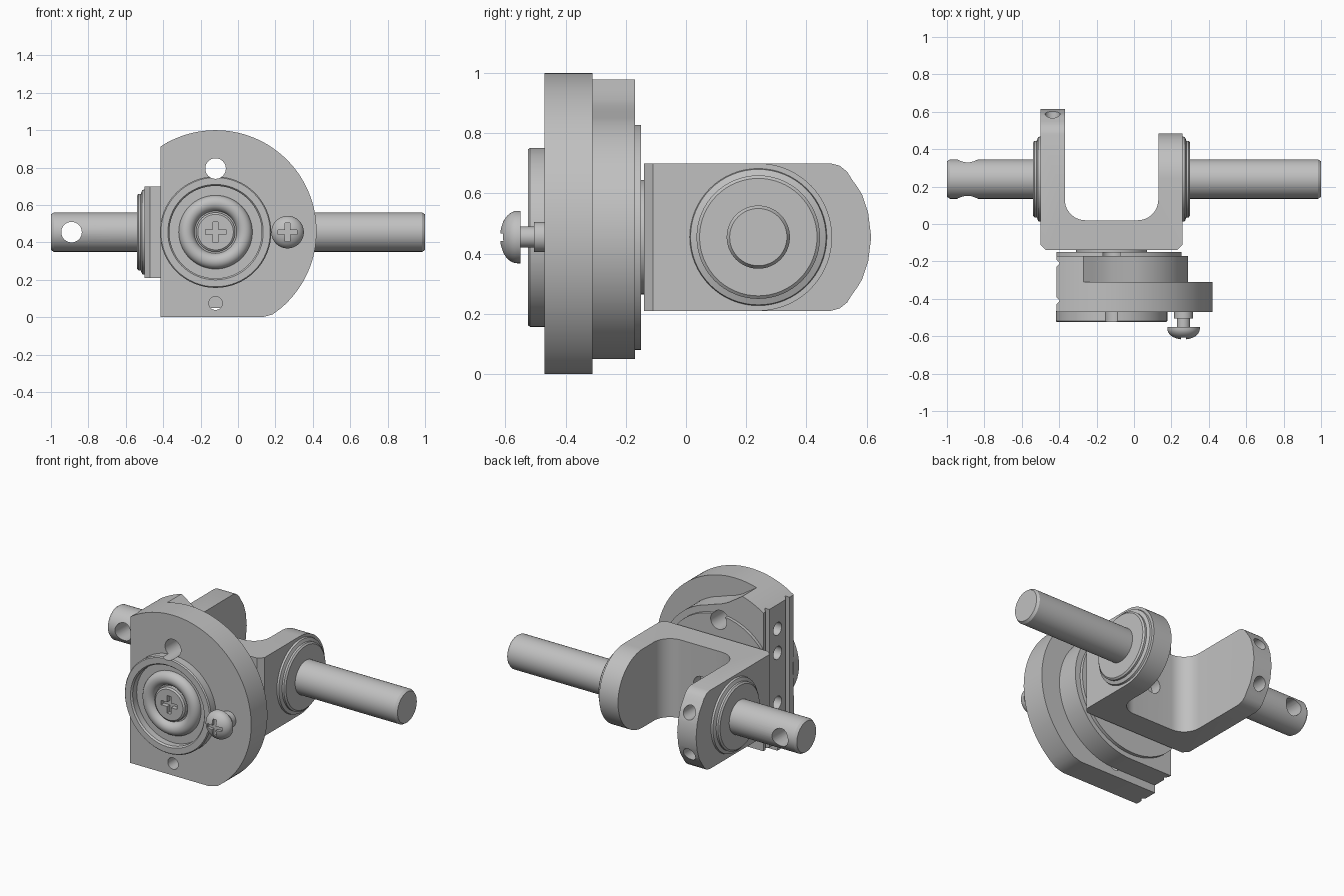
import bpy, bmesh
from math import sin, cos, pi, radians
from mathutils import Vector

if "Cube" in bpy.data.objects:
    bpy.data.objects.remove(bpy.data.objects["Cube"], do_unlink=True)

steel = bpy.data.materials.new("satin_grey_metal")
steel.use_nodes = True
GREY = (0.53, 0.53, 0.53, 1)
steel.diffuse_color = GREY
steel.node_tree.nodes["Principled BSDF"].inputs["Base Color"].default_value = GREY

CX, CZ, AXLE_Y = -0.12, 0.455, 0.24
parts = []


def place(axis, u, v, t):
    return {"x": (t, u, v), "y": (u, t, v), "z": (u, v, t)}[axis]


def loft(name, rings, keep=True):
    """Closed solid through equal-length rings of points."""
    bm = bmesh.new()
    loops = [[bm.verts.new(p) for p in ring] for ring in rings]
    n = len(loops[0])
    for a, b in zip(loops, loops[1:]):
        for i in range(n):
            j = (i + 1) % n
            bm.faces.new((a[i], a[j], b[j], b[i]))
    bm.faces.new(loops[0])
    bm.faces.new(loops[-1])
    bmesh.ops.recalc_face_normals(bm, faces=bm.faces)
    mesh = bpy.data.meshes.new(name)
    bm.to_mesh(mesh)
    bm.free()
    mesh.materials.append(steel)
    obj = bpy.data.objects.new(name, mesh)
    bpy.context.collection.objects.link(obj)
    if keep:
        parts.append(obj)
    return obj


def prism(name, pts, axis, a, b, keep=True):
    return loft(name, [[place(axis, u, v, t) for u, v in pts] for t in (a, b)], keep)


def lathe(name, profile, axis, u, v, keep=True, seg=64):
    """Turned solid from (radius, position along axis) pairs."""
    return loft(name, [[place(axis, u + x, v + y, t) for x, y in arc(0, 0, r, 0, 360 - 360 / seg, seg)]
                       for r, t in profile], keep)


def arc(u, v, r, start, end, n):
    angles = [radians(start + (end - start) * i / (n - 1)) for i in range(n)]
    return [(u + r * cos(a), v + r * sin(a)) for a in angles]


def rod(axis, u, v, r, a, b):
    return lathe("cutter", [(r, a), (r, b)], axis, u, v, False, 32)


def combine(obj, others, mode="DIFFERENCE"):
    """Apply booleans and remove the helper solids."""
    for other in others:
        mod = obj.modifiers.new("cut", "BOOLEAN")
        mod.operation, mod.solver, mod.object = mode, "EXACT", other
        other.hide_render = True
        with bpy.context.temp_override(object=obj, active_object=obj):
            bpy.ops.object.modifier_apply(modifier=mod.name)
        bpy.data.objects.remove(other, do_unlink=True)


def cross(x, z, size, a, b):
    w = size / 8
    s = size / 2
    quarter = [(s, -w), (s, w), (w, w)]
    pts = []
    for c, d in ((1, 0), (0, 1), (-1, 0), (0, -1)):
        pts += [(x + p * c - q * d, z + p * d + q * c) for p, q in quarter]
    return prism("cutter", pts, "y", a, b, False)


# Fork: each half is a bent bar trimmed by its side outline
def fork_half(name, outer, inner, mid, end, outline, keep):
    s = 1 if outer > inner else -1
    fillet = [(inner - s * 0.11 + s * x, 0.13 + y) for x, y in arc(0, 0, 0.11, 0, -90, 12)]
    pts = [(mid, -0.14), (outer - s * 0.03, -0.14), (outer, -0.11), (outer, end),
           (inner, end)] + fillet + [(mid, 0.02)]
    half = prism(name, pts, "z", 0.2, 0.72, keep)
    trim = prism("cutter", outline, "x", -0.8, 0.8, False)
    combine(half, [trim], "INTERSECT")
    return half


H = 0.245
long_end = [(0.48, H), (0.51, 0.237), (0.535, 0.217), (0.552, 0.19),
            (0.57, 0.165), (0.585, 0.14), (0.605, 0.08), (0.615, 0)]
upper = [(-0.2, H)] + long_end
long_outline = ([(y, CZ + z) for y, z in upper] +
                [(y, CZ - z) for y, z in reversed(upper[:-1])])
round_outline = [(-0.2, CZ - H)] + arc(AXLE_Y, CZ, H, -90, 90, 40) + [(-0.2, CZ + H)]
fork = fork_half("fork", -0.5, -0.37, -0.1, 0.65, long_outline, True)
combine(fork, [fork_half("cutter", 0.26, 0.13, -0.14, 0.52, round_outline, False)], "UNION")
combine(fork, [rod("y", CX, CZ, 0.055, -0.05, 0.1)] +
        [rod("y", -0.435, CZ + dz, 0.04, 0.45, 0.7) for dz in (-0.13, 0.13)])

# Axles and their stepped collars
for side, face, name in ((1, 0.26, "left"), (-1, -0.5, "right")):
    shaft = lathe(name + "_axle", [(0.105, face - side * 0.02), (0.105, side * 0.985), (0.095, side)],
                  "x", AXLE_Y, CZ)
    if side < 0:
        combine(shaft, [rod("y", -0.89, CZ, 0.055, 0, 0.5)])
    lathe(name + "_axle_collar",
          [(0.23, face - side * 0.01), (0.225, face + side * 0.012), (0.205, face + side * 0.02),
           (0.205, face + side * 0.032), (0.195, face + side * 0.04)], "x", AXLE_Y, CZ)

# Front plate with a cut side and flat bottom
LEFT = -0.415
plate_outline = ([(LEFT, 0), (0.13, 0), (0.185, 0.015)] + arc(CX, 0.46, 0.54, -50, 123.1, 60))
front_plate = prism("front_plate", plate_outline, "y", -0.47, -0.31)

# Rear plate: smaller disc sweeping out to the cut side
rear_outline = ([(LEFT, 0.05)] + arc(CX, 0.46, 0.41, -90, 76, 50) +
                [(-0.07, 0.875), (-0.12, 0.89), (-0.17, 0.912), (-0.22, 0.945)] +
                arc(CX, 0.46, 0.54, 106.2, 123.1, 8))
rear_plate = prism("rear_plate", rear_outline, "y", -0.31, -0.17)
pad = [p if p[0] > LEFT else (LEFT, p[1]) for p in arc(CX, CZ, 0.375, 0, 357, 80)]
rear_pad = prism("rear_pad", pad, "y", -0.175, -0.15)
lathe("pivot_disc", [(0.19, -0.16), (0.19, -0.13)], "y", CX, CZ)

# Turned cap with recessed dish and rounded inner ridge
ridge = [(0.155 + x, -0.475 + y) for x, y in arc(0, 0, 0.042, 0, -180, 14)]
cap = lathe("round_cap", [(0.298, -0.465), (0.298, -0.518), (0.292, -0.525), (0.255, -0.525),
                          (0.247, -0.515), (0.247, -0.475)] + ridge + [(0.11, -0.475)], "y", CX, CZ)
center_screw = lathe("center_screw", [(0.105, -0.465), (0.105, -0.5), (0.095, -0.508)], "y", CX, CZ)
combine(center_screw, [cross(CX, CZ, 0.11, -0.6, -0.48)])

# Drilled holes and the two grooves on the cut side
for part in (front_plate, rear_plate, rear_pad, cap):
    combine(part, [rod("y", CX, 0.795, 0.055, -0.7, -0.1)])
combine(front_plate, [rod("y", CX, 0.075, 0.036, -0.7, -0.25)])
for part, y in ((front_plate, -0.41), (rear_plate, -0.21)):
    groove = [(LEFT - 0.01, y - 0.03), (LEFT + 0.018, y), (LEFT - 0.01, y + 0.03)]
    combine(part, [prism("cutter", groove, "z", -0.1, 1.1, False)])
    combine(part, [rod("x", -0.31, z, 0.04, -0.6, -0.3) for z in (0.15, 0.3, 0.61, 0.76)])

# Domed side screw
SX = 0.265
lathe("side_screw_seat", [(0.05, -0.46), (0.05, -0.505)], "y", SX, CZ)
lathe("side_screw_shank", [(0.035, -0.46), (0.035, -0.56)], "y", SX, CZ)
dome = [(0.087 * cos(a), -0.56 - 0.058 * sin(a)) for a in [i * pi / 22 for i in range(11)]]
screw_head = lathe("side_screw_head", [(0.087, -0.55)] + dome, "y", SX, CZ)
combine(screw_head, [cross(SX, CZ, 0.1, -0.7, -0.595)])

# Smooth curved faces, keep machined edges crisp
bpy.ops.object.select_all(action="DESELECT")
for part in parts:
    part.select_set(True)
bpy.context.view_layer.objects.active = parts[0]
bpy.ops.object.shade_smooth_by_angle(angle=radians(25))
